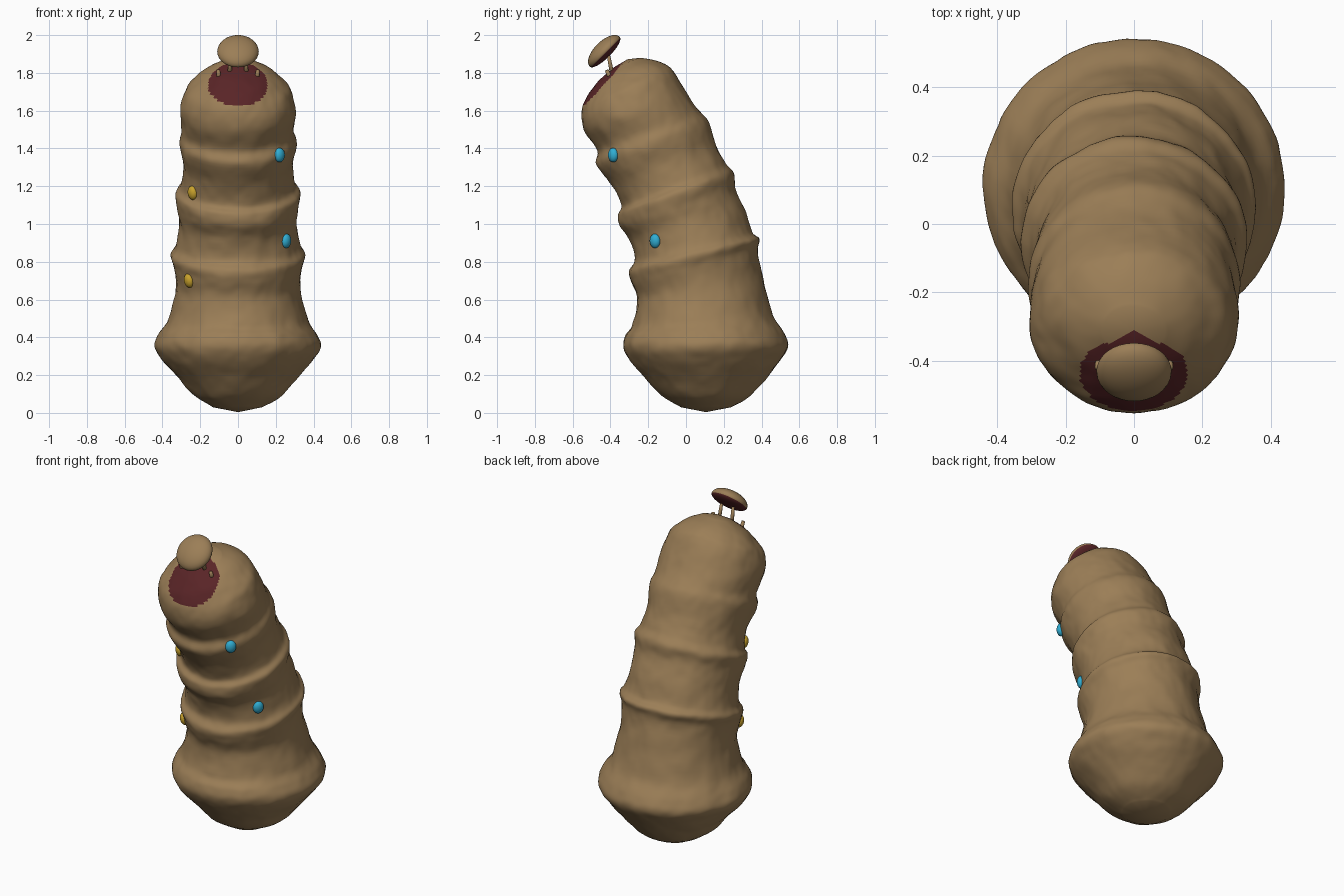
import bpy, bmesh
from math import sin, cos, pi, radians
from mathutils import Vector, Matrix, noise

if "Cube" in bpy.data.objects:
    bpy.data.objects.remove(bpy.data.objects["Cube"], do_unlink=True)


def material(name, color):
    mat = bpy.data.materials.new(name)
    mat.use_nodes = True
    mat.diffuse_color = (*color, 1)
    shader = mat.node_tree.nodes["Principled BSDF"]
    shader.inputs["Base Color"].default_value = (*color, 1)
    shader.inputs["Roughness"].default_value = 0.8
    return mat


BROWN = material("clay brown", (0.33, 0.21, 0.095))
MAROON = material("dark maroon", (0.1, 0.018, 0.02))
BLUE = material("bright blue", (0.03, 0.42, 0.65))
GOLD = material("golden yellow", (0.58, 0.36, 0.025))


def finish(name, bm, *mats):
    """Turn a bmesh into a smooth shaded object."""
    bmesh.ops.recalc_face_normals(bm, faces=bm.faces[:])
    mesh = bpy.data.meshes.new(name)
    bm.to_mesh(mesh)
    bm.free()
    for mat in mats:
        mesh.materials.append(mat)
    mesh.polygons.foreach_set("use_smooth", [True] * len(mesh.polygons))
    obj = bpy.data.objects.new(name, mesh)
    bpy.context.collection.objects.link(obj)
    return obj


def spline(a, b, c, d, t):
    """Smooth curve from b to c."""
    return b + 0.5 * t * (c - a + t * (2*a - 5*b + 4*c - d + t * (3*(b - c) + d - a)))


# Tilted body rings: front y, front z, back y, back z, half width
RINGS = [Vector(r) for r in (
    (-.03, .03, .24, .03, .13), (-.13, .09, .34, .09, .23),
    (-.22, .19, .43, .19, .32), (-.3, .28, .5, .28, .4),
    (-.33, .35, .54, .35, .44), (-.32, .41, .52, .42, .42),
    (-.28, .47, .46, .52, .37), (-.26, .6, .41, .7, .33),
    (-.29, .69, .38, .85, .34), (-.3, .75, .39, .92, .355),
    (-.27, .81, .35, .96, .33), (-.3, .92, .31, 1.08, .31),
    (-.35, .99, .26, 1.19, .32), (-.36, 1.05, .25, 1.27, .33),
    (-.34, 1.1, .21, 1.32, .3), (-.39, 1.2, .16, 1.42, .29),
    (-.47, 1.31, .12, 1.54, .31), (-.47, 1.39, .07, 1.6, .295),
    (-.54, 1.5, 0, 1.7, .305), (-.55, 1.6, -.06, 1.8, .28),
    (-.52, 1.68, -.1, 1.84, .23), (-.46, 1.76, -.16, 1.865, .17),
    (-.38, 1.83, -.24, 1.88, .09))]
SEGMENTS, STEPS = 128, 6
MOUTH = Vector((0, -.44, 1.74))


def build_body():
    bm = bmesh.new()
    loops = []

    def point(co):
        bump = noise.noise(co * 9) * .007 + noise.noise(co * 22) * .003
        axis = Vector((0, .1 - .25 * co.z, co.z))
        return bm.verts.new(co + (co - axis).normalized() * bump)

    last = len(RINGS) - 1
    for i in range(last):
        quad = [RINGS[min(max(i + k, 0), last)] for k in (-1, 0, 1, 2)]
        for s in range(STEPS + (i == last - 1)):
            fy, fz, by, bz, half = [spline(*v, s / STEPS) for v in zip(*quad)]
            front, back = Vector((0, fy, fz)), Vector((0, by, bz))
            mid, arm = (front + back) / 2, (front - back) / 2
            turns = [2 * pi * k / SEGMENTS for k in range(SEGMENTS)]
            loops.append([point(mid + arm * cos(a) + Vector((half * sin(a), 0, 0)))
                          for a in turns])
    for lower, upper in zip(loops, loops[1:]):
        for k in range(SEGMENTS):
            n = (k + 1) % SEGMENTS
            bm.faces.new((lower[k], lower[n], upper[n], upper[k]))
    # rounded ends
    for loop, tip in ((loops[0], (0, .105, .004)), (loops[-1], (0, -.31, 1.872))):
        tip = bm.verts.new(tip)
        for k in range(SEGMENTS):
            bm.faces.new((loop[k], loop[(k + 1) % SEGMENTS], tip))
    # mouth patch
    for face in bm.faces:
        offset = face.calc_center_median() - MOUTH
        face.material_index = int(offset.length < .158)
    return finish("body", bm, BROWN, MAROON)


def ellipsoid(name, place, size, direction, mat, under=None):
    """Ellipsoid whose short axis follows a direction, with an optional flat underside."""
    bm = bmesh.new()
    bmesh.ops.create_uvsphere(bm, u_segments=32, v_segments=16, radius=1)
    if under:
        for face in bm.faces:
            face.material_index = int(face.calc_center_median().z < -.25)
        for v in bm.verts:
            v.co.z *= .6 if v.co.z < 0 else 1
    turn = Vector(direction).to_track_quat("Z", "Y").to_matrix().to_4x4()
    bm.transform(Matrix.Translation(place) @ turn @ Matrix.Diagonal((*size, 1)))
    return finish(name, bm, mat, *([under] if under else []))


def peg(name, start, end, r1, r2):
    start, end = Vector(start), Vector(end)
    span = end - start
    bm = bmesh.new()
    bmesh.ops.create_cone(bm, cap_ends=True, segments=12, radius1=r1, radius2=r2,
                          depth=span.length)
    turn = span.to_track_quat("Z", "Y").to_matrix().to_4x4()
    bm.transform(Matrix.Translation((start + end) / 2) @ turn)
    return finish(name, bm, BROWN)


body = build_body()

# Lid hovering over the mouth
tilt = radians(45)
ellipsoid("lid", (0, -.43, 1.912), (.11, .112, .056), (0, -sin(tilt), cos(tilt)),
          BROWN, MAROON)

# Pegs holding the lid and small stubs beside them
for side, x in (("left", 1), ("right", -1)):
    peg(side + "_lid_peg", (x * .045, -.39, 1.79), (x * .04, -.41, 1.89), .012, .009)
    peg(side + "_mouth_stub", (x * .1, -.395, 1.76), (x * .105, -.42, 1.815), .014, .01)

# Coloured studs set into the front
for name, x, z, mat in (("upper_blue_stud", .22, 1.365, BLUE),
                        ("lower_blue_stud", .255, .91, BLUE),
                        ("upper_gold_stud", -.24, 1.165, GOLD),
                        ("lower_gold_stud", -.26, .7, GOLD)):
    hit, spot, normal, _ = body.ray_cast(Vector((x, -2, z)), Vector((0, 1, 0)))
    if hit:
        ellipsoid(name, spot, (.031, .038, .024), normal, mat)
